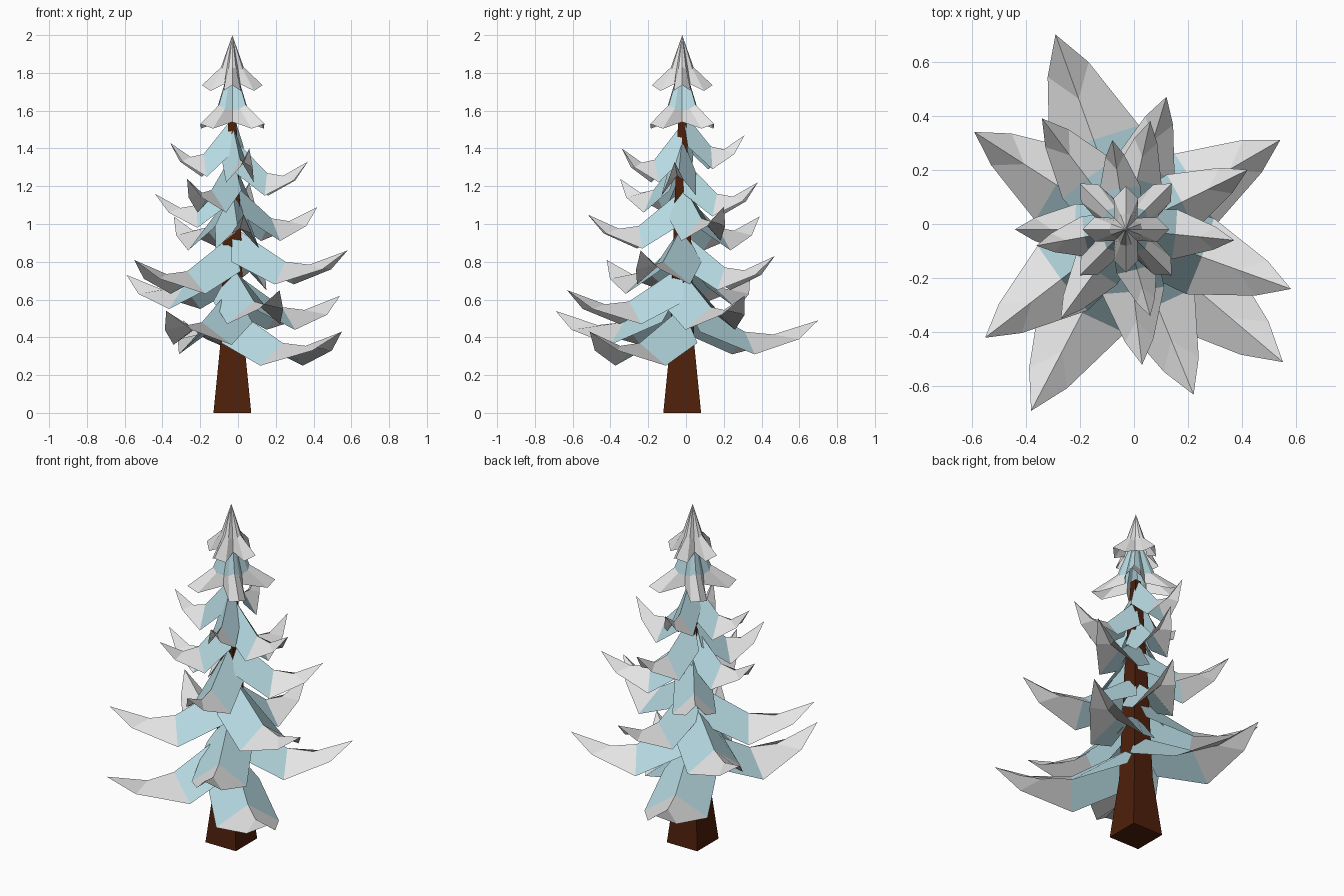
import bpy, bmesh, math
from mathutils import Vector

if "Cube" in bpy.data.objects:
    bpy.data.objects.remove(bpy.data.objects["Cube"])

CX, CY = -0.03, -0.02          # trunk axis


def material(name, rgb):
    m = bpy.data.materials.new(name)
    m.diffuse_color = (*rgb, 1)
    m.use_nodes = True
    m.node_tree.nodes["Principled BSDF"].inputs["Base Color"].default_value = m.diffuse_color
    return m


BLUE = material("pale_blue_needles", (0.47, 0.70, 0.76))
WHITE = material("snow_white", (0.78, 0.78, 0.78))
BROWN = material("bark_brown", (0.075, 0.014, 0.003))


def build(name, verts, faces, mats, indices=None):
    me = bpy.data.meshes.new(name)
    me.from_pydata([tuple(v) for v in verts], [], faces)
    for m in mats:
        me.materials.append(m)
    if indices:
        for p, i in zip(me.polygons, indices):
            p.material_index = i
    ob = bpy.data.objects.new(name, me)
    bpy.context.collection.objects.link(ob)
    return ob


# Trunk: square, flared at the foot
def trunk():
    verts, faces = [], []
    rings = [(0, 0.10), (0.36, 0.064), (1.0, 0.045), (1.58, 0.02)]
    for z, h in rings:
        verts += [(CX + sx * h, CY + sy * h, z)
                  for sx, sy in ((-1, -1), (1, -1), (1, 1), (-1, 1))]
    for k in range(len(rings) - 1):
        for i in range(4):
            j = (i + 1) % 4
            faces.append((4*k + i, 4*k + j, 4*k + 4 + j, 4*k + 4 + i))
    n = len(verts)
    faces += [(3, 2, 1, 0), (n - 4, n - 3, n - 2, n - 1)]
    build("trunk", verts, faces, [BROWN])


# Branch: folded sheet, drooping then curling up to a pointed tip
# (edge position, ridge position, half width, edge height, ridge height)
STATIONS = [(0.06, 0.0, 0.19, -0.06, 0.13),
            (0.45, 0.46, 0.23, -0.18, -0.06),
            (0.82, 0.67, 0.105, -0.10, -0.075)]


def branch(i, tx, ty, tz):
    d = Vector((tx - CX, ty - CY, 0))
    length = d.length
    d.normalize()
    side = Vector((-d.y, d.x, 0))
    root = Vector((CX, CY, tz))

    def pt(t, w, z):
        return root + d * (t * length) + side * (w * length) + Vector((0, 0, z))

    verts = []
    for te, tr, w, ze, zr in STATIONS:
        verts += [pt(te, w, ze), pt(tr, 0, zr), pt(te, -w, ze)]
    verts.append(pt(1, 0, 0))
    faces, idx = [], []
    for k in range(2):
        for a in (3*k, 3*k + 1):
            faces.append((a, a + 1, a + 4, a + 3))
            idx.append(k)
    faces += [(6, 7, 9), (7, 8, 9)]
    idx += [1, 1]
    # normals must face up
    faces = [f[::-1] for f in faces]
    build(f"branch_{i:02d}", verts, faces, [BLUE, WHITE], idx)


# Crown tier: skirt of four broad leaf points
# each ring: tip (r, z), flank (r, half width, z), valley (r, z)
def crown(name, apex, rings, turn, upper):
    verts, faces, idx = [(CX, CY, apex)], [], []
    for (rt, zt), (rf, wf, zf), (rv, zv) in rings:
        for q in range(4):
            a = turn + q * math.pi / 2
            for r, w, z in ((rt, 0, zt), (rf, wf, zf),
                            (rv * 0.7071, rv * 0.7071, zv), (rf, -wf, zf)):
                b = a
                if (r, w) == (rf, -wf):
                    b = a + math.pi / 2
                c, s = math.cos(b), math.sin(b)
                verts.append((CX + r * c - w * s, CY + r * s + w * c, z))
    for i in range(16):
        j = (i + 1) % 16
        faces += [(0, 1 + i, 1 + j), (1 + i, 17 + i, 17 + j, 1 + j)]
        idx += [upper, 1]
    build(name, verts, faces, [BLUE, WHITE], idx)


trunk()

# Branch tips, spiralling up the trunk
TIPS = [(-0.29, 0.70, 0.49), (0.55, -0.51, 0.43), (-0.38, -0.69, 0.54),
        (0.54, 0.31, 0.62), (0.22, -0.63, 0.65), (-0.59, 0.34, 0.73),
        (-0.55, -0.42, 0.81), (0.12, 0.47, 0.83), (0.58, -0.24, 0.86),
        (-0.34, 0.39, 1.04), (0.03, -0.52, 1.05), (0.42, 0.20, 1.09),
        (-0.44, -0.02, 1.16), (0.06, 0.38, 1.22), (-0.27, -0.35, 1.24),
        (0.37, -0.06, 1.33), (0.06, -0.34, 1.40), (-0.36, -0.08, 1.43),
        (-0.08, 0.31, 1.47)]
for i, tip in enumerate(TIPS):
    branch(i + 1, *tip)

crown("crown_lower", 1.88,
      [((0.10, 1.63), (0.085, 0.03, 1.61), (0.07, 1.60)),
       ((0.24, 1.53), (0.19, 0.045, 1.505), (0.075, 1.54))], math.pi / 4, 0)
crown("crown_top", 2.0,
      [((0.06, 1.83), (0.055, 0.02, 1.82), (0.045, 1.81)),
       ((0.16, 1.735), (0.115, 0.045, 1.705), (0.06, 1.74))], 0, 1)
